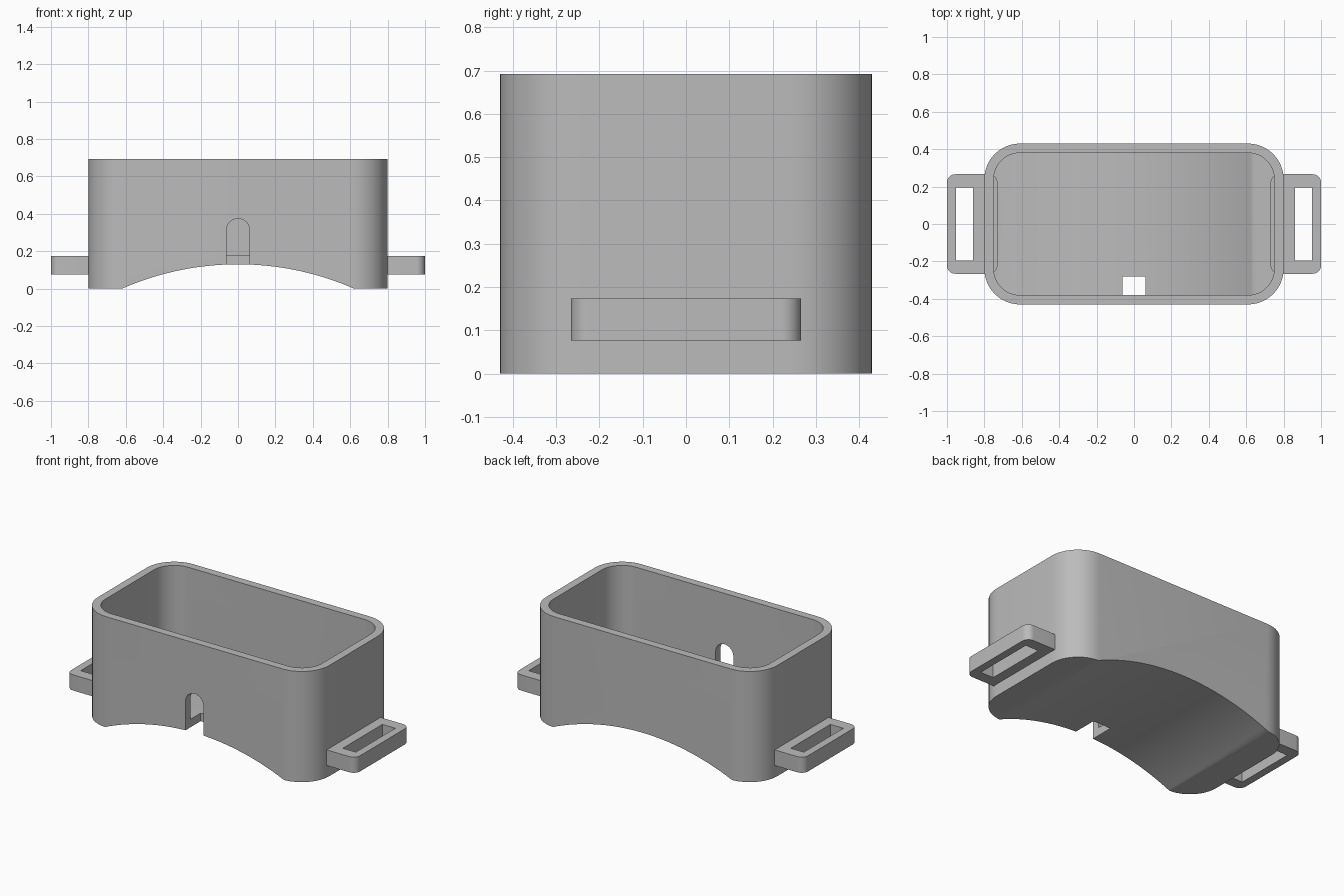
import bpy
import bmesh
from math import cos, sin, pi, asin
from mathutils import Vector

cube = bpy.data.objects.get("Cube")
if cube:
    bpy.data.objects.remove(cube, do_unlink=True)

grey = bpy.data.materials.new("plain grey")
grey.use_nodes = True
COLOUR = (0.5, 0.5, 0.5, 1)
grey.diffuse_color = COLOUR
grey.node_tree.nodes["Principled BSDF"].inputs["Base Color"].default_value = COLOUR


def arc(cx, cy, r, start, end, steps):
    return [(cx + r * cos(start + (end - start) * i / steps),
             cy + r * sin(start + (end - start) * i / steps))
            for i in range(steps + 1)]


def rounded_rect(x0, x1, half_y, r, steps=12):
    corners = [(x1 - r, half_y - r), (x0 + r, half_y - r),
               (x0 + r, r - half_y), (x1 - r, r - half_y)]
    return [p for i, (cx, cy) in enumerate(corners)
            for p in arc(cx, cy, r, i * pi / 2, (i + 1) * pi / 2, steps)]


def prism(name, outline, low, high, along="z"):
    """Extrude a closed outline along z, or an xz outline along y."""
    bm = bmesh.new()
    place = (lambda a, b: (a, b, low)) if along == "z" else (lambda a, b: (a, low, b))
    face = bm.faces.new([bm.verts.new(place(*p)) for p in outline])
    shift = Vector((0, 0, high - low)) if along == "z" else Vector((0, high - low, 0))
    new = bmesh.ops.extrude_face_region(bm, geom=[face])["geom"]
    bmesh.ops.translate(bm, vec=shift, verts=[v for v in new if isinstance(v, bmesh.types.BMVert)])
    bmesh.ops.recalc_face_normals(bm, faces=bm.faces)
    mesh = bpy.data.meshes.new(name)
    bm.to_mesh(mesh)
    bm.free()
    mesh.materials.append(grey)
    obj = bpy.data.objects.new(name, mesh)
    bpy.context.collection.objects.link(obj)
    return obj


def activate(obj):
    bpy.ops.object.select_all(action="DESELECT")
    obj.select_set(True)
    bpy.context.view_layer.objects.active = obj


def cut(obj, cutter):
    mod = obj.modifiers.new("cut", "BOOLEAN")
    mod.operation = "DIFFERENCE"
    mod.solver = "EXACT"
    mod.object = cutter
    activate(obj)
    bpy.ops.object.modifier_apply(modifier=mod.name)
    bpy.data.objects.remove(cutter, do_unlink=True)


def saddle(name, radius):
    """Cylinder segment below the body, arched across x."""
    reach = asin(0.9 / radius)
    top = arc(0, SADDLE_Z, radius, pi / 2 - reach, pi / 2 + reach, 48)
    return prism(name, top + [(-0.9, -0.6), (0.9, -0.6)], -0.7, 0.7, "y")


WALL = 0.05
HALF_X, HALF_Y, HEIGHT = 0.8, 0.43, 0.692
SADDLE_R = 1.543
SADDLE_Z = 0.13 - SADDLE_R

# Open box with rounded corners and an arched floor
body = prism("box_body", rounded_rect(-HALF_X, HALF_X, HALF_Y, 0.19), 0, HEIGHT)
cavity = prism("cavity_cutter",
               rounded_rect(WALL - HALF_X, HALF_X - WALL, HALF_Y - WALL, 0.14), WALL, 1)
cut(cavity, saddle("floor_cutter", SADDLE_R + WALL))
cut(body, cavity)
cut(body, saddle("underside_cutter", SADDLE_R))

# Arched cable slot through the front wall and floor edge
slot = arc(0, 0.312, 0.062, 0, pi, 20) + [(-0.062, -0.1), (0.062, -0.1)]
cut(body, prism("slot_cutter", slot, -0.6, -0.28, "y"))

# Strap loops, one on each side, reaching just inside the wall
parts = [body]
for name, side in (("left_strap_loop", 1), ("right_strap_loop", -1)):
    x0, x1 = sorted((side * 0.73, side * 1.0))
    loop = prism(name, rounded_rect(x0, x1, 0.266, 0.045), 0.076, 0.174)
    a, b = sorted((side * 0.862, side * 0.952))
    hole = [(a, -0.195), (b, -0.195), (b, 0.195), (a, 0.195)]
    cut(loop, prism("strap_hole_cutter", hole, 0, 0.3))
    parts.append(loop)

for obj in parts:
    activate(obj)
    bpy.ops.object.shade_smooth_by_angle(angle=pi / 6)
